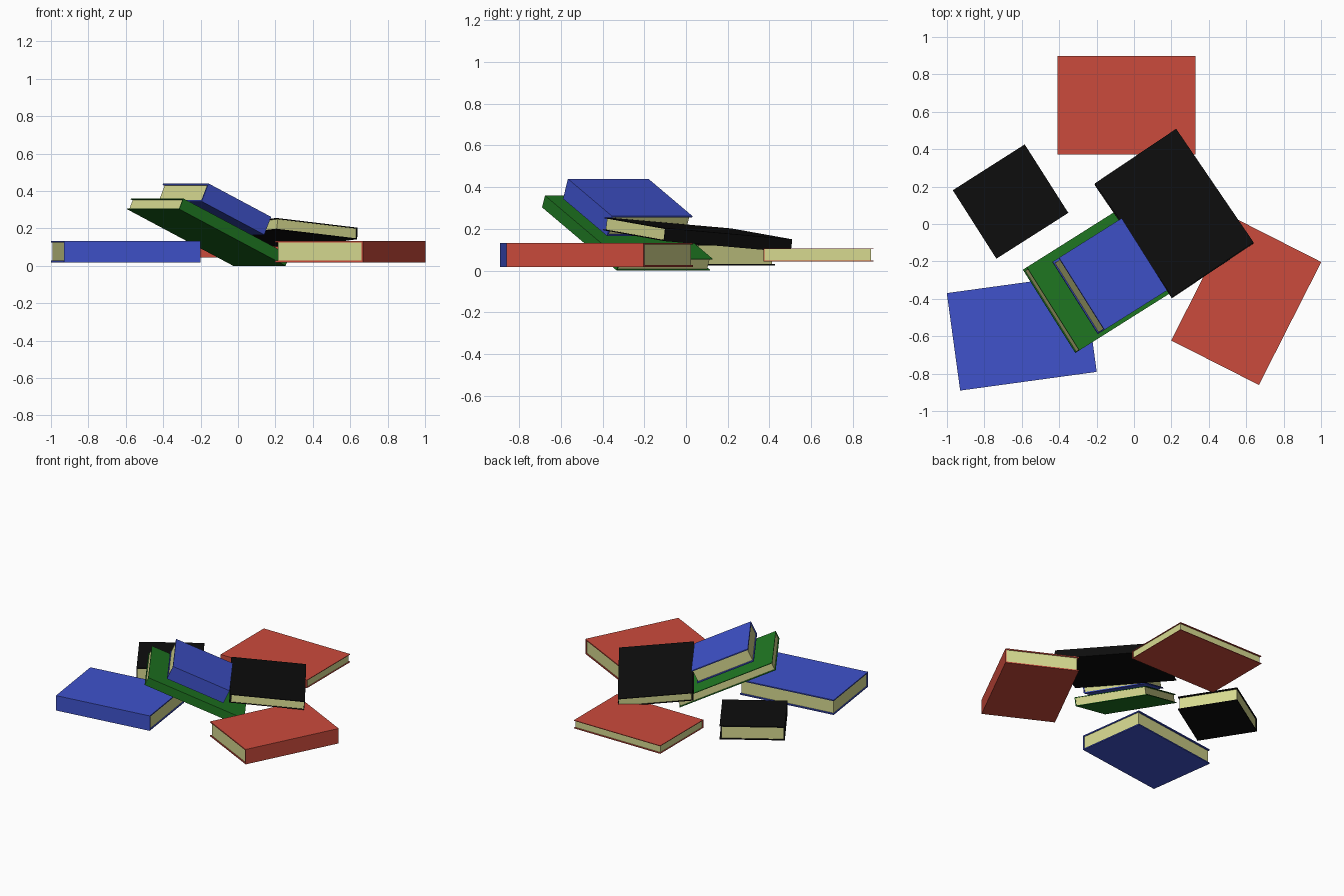
import bpy, bmesh
from math import radians, cos, sin
from mathutils import Vector, Matrix

if "Cube" in bpy.data.objects:
    bpy.data.objects.remove(bpy.data.objects["Cube"])


def material(name, rgb):
    m = bpy.data.materials.new(name)
    m.diffuse_color = (*rgb, 1)
    m.use_nodes = True
    m.node_tree.nodes["Principled BSDF"].inputs["Base Color"].default_value = m.diffuse_color
    return m


BLUE = material("blue", (0.05, 0.085, 0.60))
RED = material("red", (0.60, 0.07, 0.045))
GREEN = material("green", (0.014, 0.19, 0.016))
BLACK = material("black", (0.004, 0.004, 0.004))
PAPER = material("paper", (0.68, 0.70, 0.28))


def extruded(name, profile, length, matrix, mat):
    """Extrude a closed (y, z) outline along local x, centred."""
    bm = bmesh.new()
    face = bm.faces.new([bm.verts.new((-length / 2, y, z)) for y, z in profile])
    new = bmesh.ops.extrude_face_region(bm, geom=[face])["geom"]
    bmesh.ops.translate(bm, vec=(length, 0, 0),
                        verts=[g for g in new if isinstance(g, bmesh.types.BMVert)])
    bmesh.ops.recalc_face_normals(bm, faces=bm.faces)
    me = bpy.data.meshes.new(name)
    bm.to_mesh(me)
    bm.free()
    me.materials.append(mat)
    ob = bpy.data.objects.new(name, me)
    ob.matrix_world = matrix
    bpy.context.collection.objects.link(ob)


def book(name, mat, size, centre, angle, slope_x=0.0, slope_y=0.0):
    """Spine runs along local x on the -y side; slopes are rise per unit run."""
    length, depth, thick = size
    a = radians(angle)
    x = Vector((cos(a), sin(a), slope_x)).normalized()
    y = Vector((-sin(a), cos(a), slope_y))
    z = x.cross(y).normalized()
    y = z.cross(x)
    m = Matrix.Translation(centre) @ Matrix((x, y, z)).transposed().to_4x4()
    c = thick * 0.075                      # board thickness
    h, d = thick / 2, depth / 2
    # wrap-around cover: C-shaped outline open at the fore edge
    extruded(name + "_cover",
             [(-d, -h), (d, -h), (d, -h + c), (-d + c, -h + c),
              (-d + c, h - c), (d, h - c), (d, h), (-d, h)], length, m, mat)
    # page block, slightly inset from the boards
    f = d - 0.012
    extruded(name + "_pages",
             [(-d + c, -h + c), (f, -h + c), (f, h - c), (-d + c, h - c)],
             length - 0.014, m, PAPER)


THICK = (0.737, 0.526, 0.115)
THIN = (0.737, 0.526, 0.0625)
SMALL = (0.434, 0.456, 0.105)

# books lying flat
book("flat_blue_book", BLUE, THICK, (-0.60, -0.58, 0.076), 7.8)
book("flat_red_book", RED, THICK, (0.60, -0.413, 0.076), 63.1)
book("back_red_book", RED, THIN, (-0.04, 0.635, 0.076), 0)
book("small_black_book", BLACK, SMALL, (-0.66, 0.12, 0.076), -57.5)
# tilted pile in the middle
book("tilted_green_book", GREEN, THIN, (-0.159, -0.281, 0.18), 32.2, -0.451)
book("tilted_blue_book", BLUE, SMALL, (-0.13, -0.279, 0.303), 32.2, -0.451)
book("tilted_black_book", BLACK, THIN, (0.214, 0.056, 0.172), 124.3, -0.073, 0.1)
